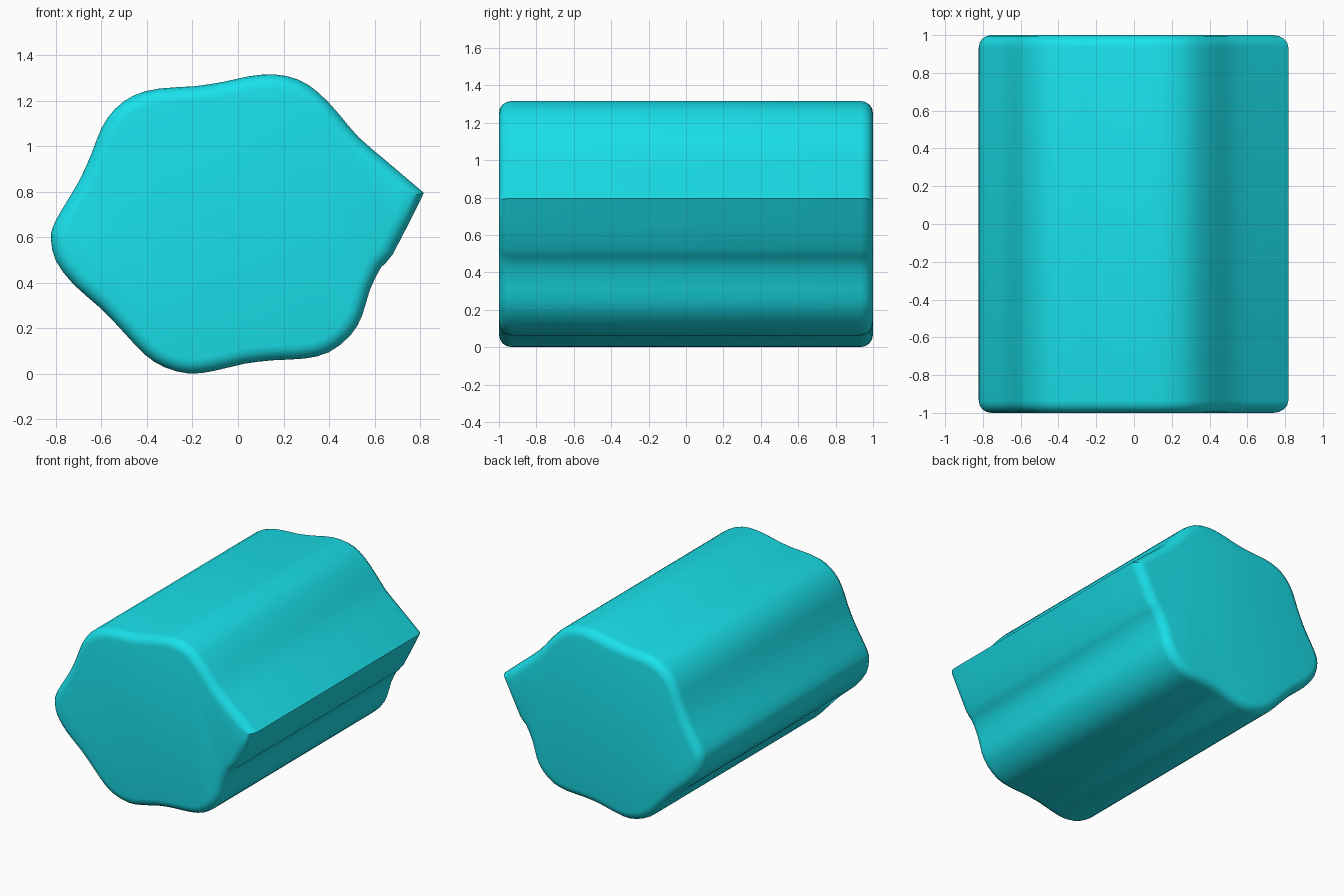
import bpy, bmesh
from mathutils import Vector

if "Cube" in bpy.data.objects:
    bpy.data.objects.remove(bpy.data.objects["Cube"])

# wavy six-lobed cross-section (x, z), starting at the sharp tip
PROFILE = [(.817, .795), (.67, .92), (.53, 1.04), (.445, 1.14), (.355, 1.235), (.265, 1.293),
           (.16, 1.316), (.05, 1.308), (-.06, 1.284), (-.19, 1.264), (-.345, 1.254),
           (-.455, 1.225), (-.54, 1.165), (-.6, 1.08), (-.645, .965), (-.70, .845),
           (-.775, .72), (-.812, .65), (-.822, .59), (-.80, .495), (-.72, .39),
           (-.6, .285), (-.5, .18), (-.41, .085), (-.325, .03), (-.215, .001),
           (-.105, .013), (.03, .045), (.16, .06), (.29, .067), (.40, .095),
           (.495, .17), (.545, .255), (.58, .37), (.63, .47), (.68, .525), (.817, .795)]


def smooth_path(points, steps):
    """Catmull-Rom through an open path; the doubled end stays a sharp corner."""
    p = [Vector(q) for q in points]
    p = [2 * p[0] - p[1]] + p + [2 * p[-1] - p[-2]]
    out = []
    for a, b, c, d in zip(p, p[1:], p[2:], p[3:]):
        for i in range(steps):
            t = i / steps
            out.append(0.5 * (2 * b + (c - a) * t + (2 * a - 5 * b + 4 * c - d) * t * t
                              + (3 * b - a - 3 * c + d) * t ** 3))
    return out


# extrude the section along y
bm = bmesh.new()
front = bm.faces.new([bm.verts.new((q.x, -1, q.y)) for q in smooth_path(PROFILE, 2)])
res = bmesh.ops.extrude_face_region(bm, geom=[front], use_keep_orig=True)
bmesh.ops.translate(bm, vec=(0, 2, 0),
                    verts=[g for g in res["geom"] if isinstance(g, bmesh.types.BMVert)])
bmesh.ops.recalc_face_normals(bm, faces=bm.faces[:])

# round both end rims
rims = [e for e in bm.edges if abs(e.verts[0].co.y - e.verts[1].co.y) < 1e-4]
bmesh.ops.bevel(bm, geom=rims, offset=.065, segments=4, profile=.5,
                affect='EDGES', clamp_overlap=False)
bmesh.ops.recalc_face_normals(bm, faces=bm.faces[:])

mesh = bpy.data.meshes.new("wavy_bolster")
bm.to_mesh(mesh)
bm.free()
body = bpy.data.objects.new("wavy_bolster", mesh)
bpy.context.collection.objects.link(body)

mat = bpy.data.materials.new("cyan")
mat.diffuse_color = (0.01, 0.75, 0.83, 1)
mat.use_nodes = True
mat.node_tree.nodes["Principled BSDF"].inputs["Base Color"].default_value = mat.diffuse_color
mesh.materials.append(mat)

bpy.context.view_layer.objects.active = body
body.select_set(True)
bpy.ops.object.shade_smooth_by_angle(angle=0.6)
